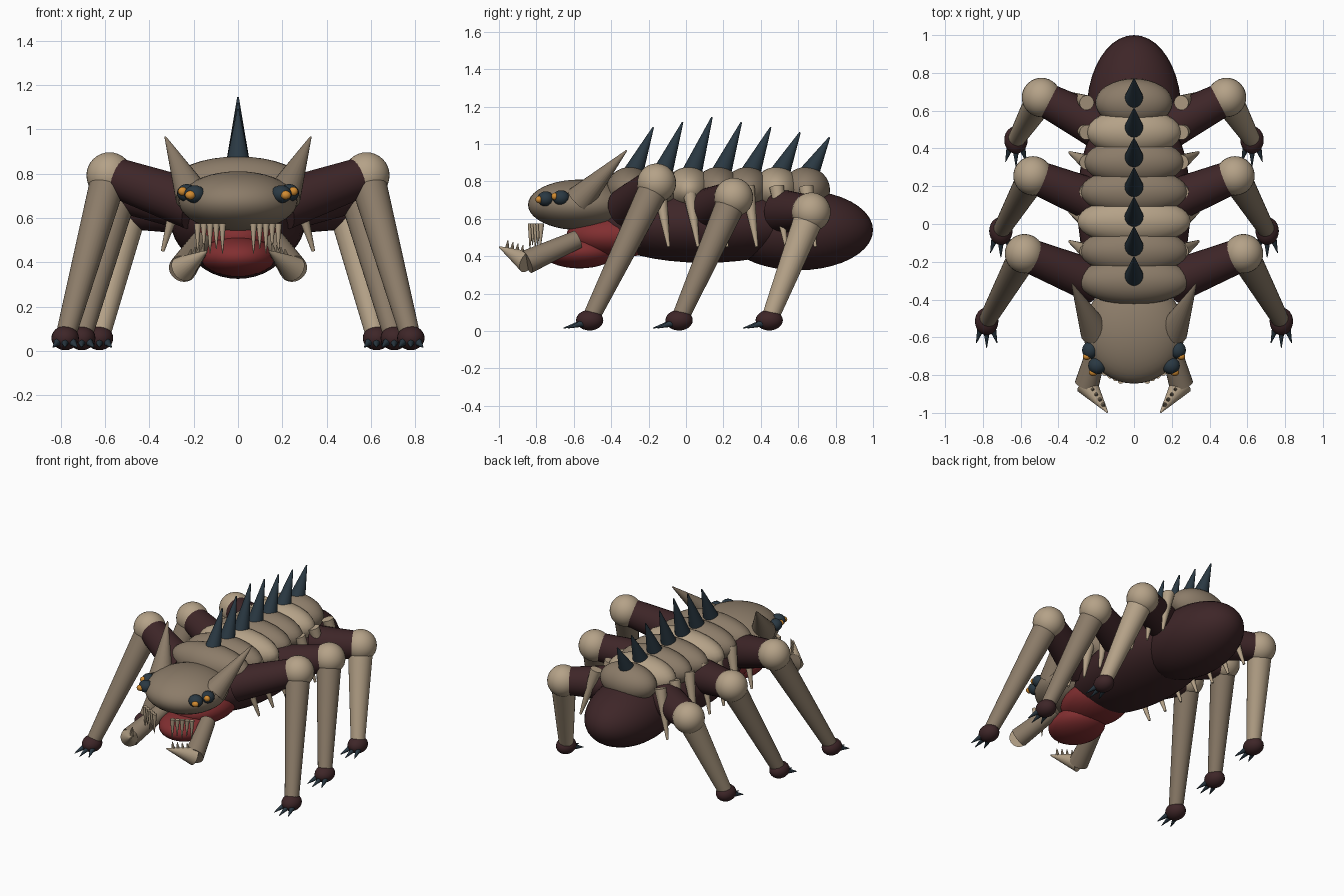
import bpy
from mathutils import Vector

if "Cube" in bpy.data.objects:
    bpy.data.objects.remove(bpy.data.objects["Cube"])


def material(name, rgb):
    m = bpy.data.materials.new(name)
    m.use_nodes = True
    m.diffuse_color = (*rgb, 1)
    m.node_tree.nodes["Principled BSDF"].inputs["Base Color"].default_value = (*rgb, 1)
    return m


TAUPE = material("taupe shell", (0.26, 0.20, 0.14))
BEIGE = material("pale bone", (0.46, 0.36, 0.245))
MAROON = material("dark maroon hide", (0.048, 0.019, 0.021))
SLATE = material("slate horn", (0.023, 0.040, 0.055))
RED = material("red flesh", (0.22, 0.028, 0.030))
ORANGE = material("amber pupil", (0.65, 0.26, 0.03))


def finish(name, mat):
    ob = bpy.context.object
    ob.name = name
    ob.data.materials.append(mat)
    bpy.ops.object.shade_smooth_by_angle()
    return ob


def ellipsoid(name, centre, radii, mat, segments=32):
    bpy.ops.mesh.primitive_uv_sphere_add(segments=segments, ring_count=segments // 2, location=centre)
    bpy.context.object.scale = radii
    bpy.ops.object.transform_apply(location=False, rotation=False, scale=True)
    return finish(name, mat)


def taper(name, start, end, r_start, r_end, mat, vertices=20):
    """Cone or tapered cylinder between two points."""
    a, b = Vector(start), Vector(end)
    bpy.ops.mesh.primitive_cone_add(vertices=vertices, radius1=r_start, radius2=r_end,
                                    depth=(b - a).length, location=(a + b) / 2)
    bpy.context.object.rotation_euler = (b - a).to_track_quat("Z", "Y").to_euler()
    return finish(name, mat)


# Body, throat, jaw and head
ellipsoid("thorax", (0, 0.1, 0.57), (0.30, 0.60, 0.205), MAROON, 40)
ellipsoid("abdomen", (0, 0.6, 0.54), (0.25, 0.40, 0.215), MAROON, 40)
ellipsoid("throat", (0, -0.38, 0.51), (0.20, 0.26, 0.12), RED)
ellipsoid("lower_jaw", (0, -0.57, 0.425), (0.17, 0.20, 0.09), RED)
ellipsoid("head", (0, -0.57, 0.675), (0.268, 0.275, 0.135), TAUPE, 40)

# Back plates, each with a dorsal spike and a pair of side spines
for i, width in enumerate((0.295, 0.285, 0.30, 0.285, 0.265, 0.25, 0.205)):
    y = -0.30 + 0.157 * i
    shell = BEIGE if i % 3 == 2 else TAUPE
    ellipsoid(f"back_plate_{i + 1}", (0, y, 0.755), (width, 0.128, 0.122), shell)
    tip_z = 1.144 - 0.027 * abs(i - 2)
    taper(f"back_spike_{i + 1}", (0, y + 0.015, 0.84), (0, y + 0.125, tip_z), 0.055, 0.004, SLATE)
    for side, s in (("left", 1), ("right", -1)):
        taper(f"{side}_side_spine_{i + 1}", (s * 0.25, y, 0.77), (s * 0.34, y + 0.05, 0.45),
              0.04, 0.008, BEIGE, 14)

# Legs as (hip, knee, foot) on the left side
LEGS = {
    "front": ((0.20, -0.31, 0.66), (0.58, -0.157, 0.792), (0.78, -0.515, 0.058)),
    "middle": ((0.20, 0.12, 0.65), (0.535, 0.255, 0.715), (0.705, -0.037, 0.058)),
    "rear": ((0.20, 0.52, 0.64), (0.49, 0.67, 0.637), (0.625, 0.445, 0.058)),
}

for side, s in (("left", 1), ("right", -1)):
    def at(x, y, z):
        return Vector((s * x, y, z))

    for place, points in LEGS.items():
        hip, knee, foot = (at(*p) for p in points)
        name = f"{side}_{place}"
        taper(f"{name}_upper_leg", hip, knee, 0.115, 0.088, MAROON, 28)
        ellipsoid(f"{name}_knee", knee, (0.104,) * 3, BEIGE)
        taper(f"{name}_lower_leg", knee, foot, 0.082, 0.045, BEIGE if place == "rear" else TAUPE, 28)
        ellipsoid(f"{name}_foot", foot, (0.062, 0.073, 0.055), MAROON, 24)
        for k in (-1, 0, 1):
            reach = -0.14 + 0.025 * abs(k)
            taper(f"{name}_toe_claw_{k + 2}", foot + Vector((0.03 * k, -0.035, -0.015)),
                  foot + Vector((0.055 * k, reach, -0.042)), 0.02, 0.002, SLATE, 12)

    # Horns
    taper(f"{side}_horn", at(0.205, -0.57, 0.70), at(0.328, -0.318, 0.965), 0.08, 0.004, TAUPE, 24)

    # Eyes with pupils
    ellipsoid(f"{side}_front_eye", at(0.195, -0.75, 0.707), (0.048, 0.045, 0.04), SLATE, 20)
    ellipsoid(f"{side}_front_pupil", at(0.215, -0.785, 0.703), (0.024, 0.02, 0.02), ORANGE, 16)
    ellipsoid(f"{side}_rear_eye", at(0.232, -0.668, 0.713), (0.043, 0.045, 0.04), SLATE, 20)
    ellipsoid(f"{side}_rear_pupil", at(0.25, -0.702, 0.72), (0.021, 0.018, 0.02), ORANGE, 16)

    # Upper teeth along the front of the mouth
    for k in range(5):
        x = 0.07 + 0.028 * k
        y = -0.83 + 0.014 * k
        taper(f"{side}_tooth_{k + 1}", at(x, y, 0.575), at(x, y - 0.005, 0.44 + 0.02 * (k % 2)),
              0.016, 0.002, BEIGE, 12)

    # Mandible arm, elbow, claw and claw teeth
    elbow, claw_tip = at(0.25, -0.85, 0.37), at(0.14, -0.998, 0.45)
    taper(f"{side}_mandible_arm", at(0.17, -0.58, 0.49), elbow, 0.05, 0.064, TAUPE, 24)
    taper(f"{side}_mandible_claw", elbow, claw_tip, 0.06, 0.004, BEIGE, 24)
    for k in range(4):
        base = elbow.lerp(claw_tip, 0.25 + 0.18 * k) + Vector((0, 0.01, 0.025 - 0.006 * k))
        taper(f"{side}_claw_tooth_{k + 1}", base, base + Vector((-s * 0.01, 0.005, 0.045)),
              0.013, 0.002, BEIGE, 10)
